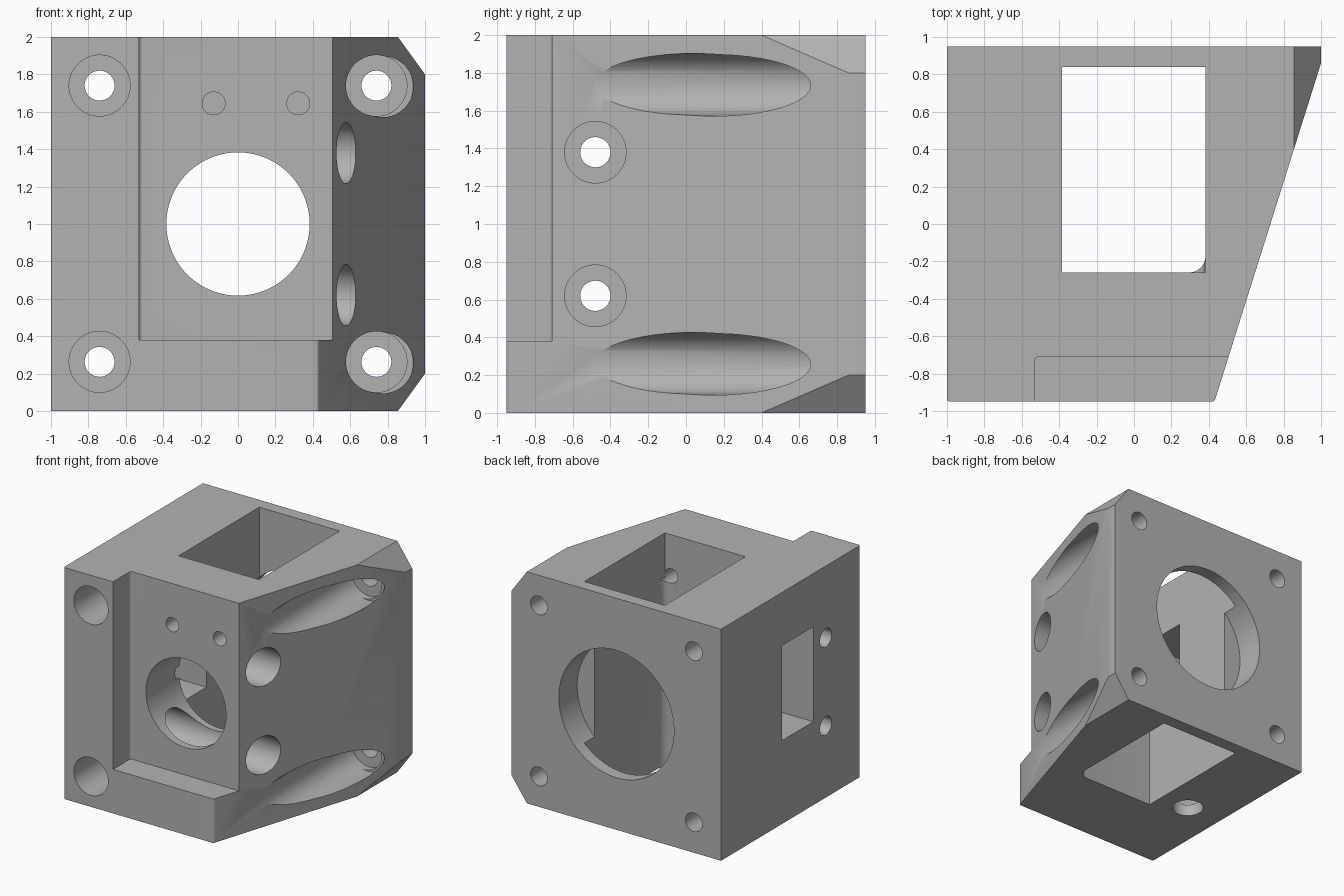
import bpy, bmesh, math
from mathutils import Matrix, Vector

if "Cube" in bpy.data.objects:
    bpy.data.objects.remove(bpy.data.objects["Cube"])

grey = bpy.data.materials.new("light grey plastic")
grey.diffuse_color = (0.45, 0.45, 0.45, 1)
grey.use_nodes = True
grey.node_tree.nodes["Principled BSDF"].inputs["Base Color"].default_value = grey.diffuse_color


def make_object(name, bm):
    bmesh.ops.recalc_face_normals(bm, faces=bm.faces)
    me = bpy.data.meshes.new(name)
    bm.to_mesh(me)
    bm.free()
    ob = bpy.data.objects.new(name, me)
    bpy.context.collection.objects.link(ob)
    me.materials.append(grey)
    return ob


def prism(name, pts, axis, lo, hi, round_at=(), radius=0.0):
    """Extrude a 2D outline along y or z; optionally round chosen corners."""
    bm = bmesh.new()
    put = (lambda p, h: (p[0], p[1], h)) if axis == 'Z' else (lambda p, h: (p[0], h, p[1]))
    a = [bm.verts.new(put(p, lo)) for p in pts]
    b = [bm.verts.new(put(p, hi)) for p in pts]
    n = len(pts)
    bm.faces.new(a)
    bm.faces.new(b[::-1])
    for i in range(n):
        bm.faces.new((a[i], b[i], b[(i + 1) % n], a[(i + 1) % n]))
    bmesh.ops.recalc_face_normals(bm, faces=bm.faces)
    if round_at:
        edges = [bm.edges.get((a[i], b[i])) for i in round_at]
        bmesh.ops.bevel(bm, geom=edges, offset=radius, segments=6, profile=0.5,
                        affect='EDGES')
    return make_object(name, bm)


def rect(x0, x1, y0, y1):
    return [(x0, y0), (x1, y0), (x1, y1), (x0, y1)]


def rod(name, start, end, r, sides=64):
    """Cylinder between two points."""
    s, e = Vector(start), Vector(end)
    d = e - s
    bm = bmesh.new()
    mat = Matrix.Translation((s + e) / 2) @ d.to_track_quat('Z', 'Y').to_matrix().to_4x4()
    bmesh.ops.create_cone(bm, cap_ends=True, segments=sides, radius1=r, radius2=r,
                          depth=d.length, matrix=mat)
    return make_object(name, bm)


# Main block with one slanted side
body = prism("mount_block", [(-1, -0.95), (0.43, -0.95), (1, 0.86), (1, 0.95), (-1, 0.95)],
             'Z', 0, 2, (0, 1), 0.015)


def cut(tool):
    mod = body.modifiers.new("cut", 'BOOLEAN')
    mod.operation = 'DIFFERENCE'
    mod.solver = 'EXACT'
    mod.object = tool
    tool.hide_render = True
    bpy.context.view_layer.objects.active = body
    bpy.ops.object.modifier_apply(modifier=mod.name)
    bpy.data.objects.remove(tool, do_unlink=True)


# Sloped corners along the right side
cut(prism("top_chamfer", [(0.855, 2), (0.71, 2.2), (1.2, 2.2), (1.145, 1.6), (1, 1.8)], 'Y', -2, 2))
cut(prism("bottom_chamfer", [(0.855, 0), (0.71, -0.2), (1.2, -0.2), (1.145, 0.4), (1, 0.2)], 'Y', -2, 2))

# Recess in the front face
cut(prism("front_recess", rect(-0.53, 1.2, -1.2, -0.71), 'Z', 0.38, 2.2, (3,), 0.02))

# Vertical shaft: rounded corner below, square near the top
cut(prism("shaft_lower", rect(-0.385, 0.383, -0.26, 0.84), 'Z', -0.2, 1.64, (1,), 0.09))
cut(prism("shaft_upper", rect(-0.385, 0.383, -0.26, 0.84), 'Z', 1.62, 2.2))

# Round openings front and back
cut(rod("front_bore", (0, -1.2, 1), (0, 0, 1), 0.383, 96))
cut(rod("back_bore", (0, 0.7, 1), (0, 1.2, 1), 0.55, 96))

# Corner screw holes with deep counterbores
for x in (-0.74, 0.74):
    for z in (0.263, 1.74):
        cut(rod("screw_hole", (x, -1.2, z), (x, 1.2, z), 0.08, 40))
        cut(rod("counterbore", (x, -1.2, z), (x, 0.73, z), 0.163))
        if x > 0:
            cut(rod("counterbore_relief", (x + 0.034, -1.2, z - 0.006),
                    (x + 0.034, 0.67, z - 0.006), 0.163))

# Side screw holes with counterbores from the slanted side
for z in (0.62, 1.38):
    cut(rod("side_hole", (-1.2, -0.48, z), (1.2, -0.48, z), 0.08, 40))
    cut(rod("side_counterbore", (-0.6, -0.48, z), (1.2, -0.48, z), 0.163))

# Small holes above the front opening
for x in (-0.13, 0.322):
    cut(rod("small_hole", (x, -1.2, 1.645), (x, 0, 1.645), 0.061, 32))

# Left window into the shaft, and the hole rising to it from below
cut(prism("side_window", rect(-1.2, -0.38, -0.31, 0.12), 'Z', 0.72, 1.54))
cut(rod("bottom_hole", (-0.66, -0.1, -0.2), (-0.66, -0.1, 0.8), 0.127, 48))

# Smooth round walls, sharp edges
bpy.ops.object.select_all(action='DESELECT')
body.select_set(True)
bpy.context.view_layer.objects.active = body
bpy.ops.object.shade_smooth_by_angle(angle=math.radians(30))
